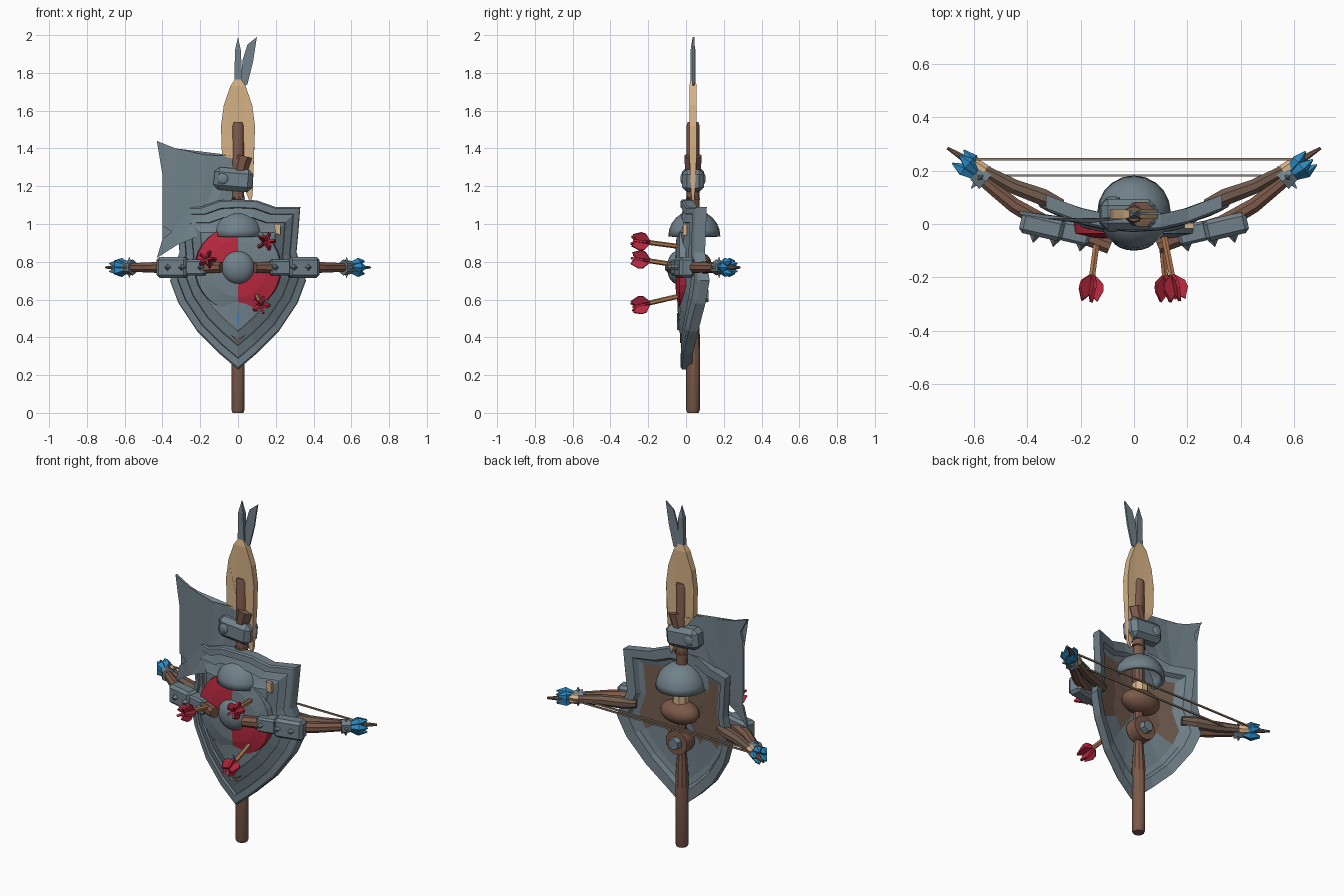
import bpy, bmesh, math
from mathutils import Vector, Matrix

if "Cube" in bpy.data.objects:
    bpy.data.objects.remove(bpy.data.objects["Cube"])

def material(name, rgb):
    m = bpy.data.materials.new(name)
    m.diffuse_color = (*rgb, 1)
    m.use_nodes = True
    m.node_tree.nodes["Principled BSDF"].inputs["Base Color"].default_value = m.diffuse_color
    return m

STEEL = material("steel", (0.165, 0.22, 0.255))
WOOD = material("wood", (0.2, 0.1, 0.068))
OLD_WOOD = material("weathered_wood", (0.165, 0.105, 0.075))
TAN = material("tan_wood", (0.68, 0.45, 0.24))
RED = material("red", (0.48, 0.022, 0.05))
BLUE = material("blue", (0.025, 0.25, 0.53))
SHAFT = material("arrow_wood", (0.46, 0.2, 0.085))
CORD = material("cord", (0.3, 0.22, 0.15))

def finish(name, bm, mats, matrix=None, smooth=False, rule=None):
    bmesh.ops.recalc_face_normals(bm, faces=bm.faces)
    if rule:
        for f in bm.faces:
            f.material_index = rule(f)
    if matrix:
        bm.transform(matrix)
    me = bpy.data.meshes.new(name)
    bm.to_mesh(me)
    bm.free()
    for m in mats:
        me.materials.append(m)
    ob = bpy.data.objects.new(name, me)
    bpy.context.collection.objects.link(ob)
    if smooth:
        bpy.ops.object.select_all(action='DESELECT')
        ob.select_set(True)
        bpy.context.view_layer.objects.active = ob
        bpy.ops.object.shade_smooth_by_angle(angle=math.radians(35))
    return ob

def align(p, d):
    return Matrix.Translation(p) @ Vector(d).to_track_quat('Z', 'Y').to_matrix().to_4x4()

# flat outline in x/z, extruded along y
def prism(name, pts, mat, y=0, thick=0.02, bend=None, matrix=None, taper=None):
    bm = bmesh.new()
    off = bend or (lambda x: 0)
    thin = taper or (lambda z: 1)
    a, b = [[bm.verts.new((x, y + off(x) + s * thin(z) * thick / 2, z)) for x, z in pts] for s in (-1, 1)]
    bm.faces.new(a)
    bm.faces.new(b[::-1])
    for i in range(len(pts)):
        j = (i + 1) % len(pts)
        bm.faces.new((a[i], a[j], b[j], b[i]))
    bmesh.ops.triangulate(bm, faces=[f for f in bm.faces if len(f.verts) > 4])
    return finish(name, bm, [mat], matrix)

# tapered bar along a path
def tube(name, path, radii, mat, n=8):
    bm = bmesh.new()
    path = [Vector(p) for p in path]
    rings = []
    for i, p in enumerate(path):
        d = path[min(i + 1, len(path) - 1)] - path[max(i - 1, 0)]
        m = align(p, d)
        rings.append([bm.verts.new(m @ Vector((radii[i] * math.cos(2 * math.pi * (k + .5) / n),
                      radii[i] * math.sin(2 * math.pi * (k + .5) / n), 0))) for k in range(n)])
    for a, b in zip(rings, rings[1:]):
        for k in range(n):
            bm.faces.new((a[k], a[(k + 1) % n], b[(k + 1) % n], b[k]))
    bm.faces.new(rings[0][::-1])
    bm.faces.new(rings[-1])
    return finish(name, bm, [mat], smooth=n > 8)

def box(name, c, size, mat, rot=None, bevel=0.01):
    bm = bmesh.new()
    bmesh.ops.create_cube(bm, size=1, matrix=Matrix.Diagonal((*size, 1)))
    bmesh.ops.bevel(bm, geom=bm.edges[:], offset=bevel, segments=1, affect='EDGES')
    return finish(name, bm, [mat], Matrix.Translation(c) @ (rot or Matrix()))

def ball(name, c, size, mat):
    bm = bmesh.new()
    bmesh.ops.create_uvsphere(bm, u_segments=20, v_segments=12, radius=1)
    return finish(name, bm, [mat], Matrix.Translation(c) @ Matrix.Diagonal((*size, 1)), True)

# shield: rings of one outline, stepped in layers
half = [(0, 1.13), (0.1, 1.125), (0.2, 1.09), (0.33, 1.09), (0.32, 0.96), (0.31, 0.85),
        (0.36, 0.70), (0.315, 0.58), (0.215, 0.43), (0.1, 0.315), (0, 0.23)]
outline = half + [(-x, z) for x, z in half[-2:0:-1]]
def bow(x):
    return -0.02 + 0.08 * (x / 0.33) ** 2
def shield_ring(bm, s, dy):
    pts = [(x * s, 0.75 + (z - 0.75) * s) for x, z in outline]
    return [bm.verts.new((x, bow(x) + dy, z)) for x, z in pts]
layers = [(0.03, 0.022), (0.45, 0.022), (0.74, 0.022), (0.82, 0.028), (0.86, 0.05), (1, 0.05), (1, 0.0),
          (0.98, -0.008), (0.89, -0.01), (0.88, 0.006), (0.76, -0.008), (0.75, 0.004),
          (0.62, -0.014), (0.6, -0.02), (0.3, -0.026), (0.03, -0.026)]
bm = bmesh.new()
rings = [shield_ring(bm, s, dy) for s, dy in layers]
n = len(outline)
wood_faces = set()
for j, (a, b) in enumerate(zip(rings, rings[1:])):
    for k in range(n):
        f = bm.faces.new((a[k], a[(k + 1) % n], b[(k + 1) % n], b[k]))
        if j < 2 and f.calc_center_median().z > 0.68:
            wood_faces.add(f)
bm.faces.new(rings[0])
bm.faces.new(rings[-1])
finish("shield", bm, [STEEL, OLD_WOOD], rule=lambda f: int(f in wood_faces))
prism("shield_splinter", [(0.19, 1.0), (0.225, 1.0), (0.225, 0.94), (0.2, 0.95)], TAN, -0.006, 0.02)
prism("shield_blue_mark", [(-0.008, 0.53), (0.008, 0.53), (0, 0.44)], BLUE, -0.042, 0.009)
prism("shield_chip", [(-0.04, 0.415), (0, 0.37), (0.04, 0.415), (0, 0.39)], WOOD, -0.027, 0.009)

# quartered round target and boss
bm = bmesh.new()
N, ZC = 32, 0.765
prof = [(0.23, 0.0), (0.225, -0.035), (0.15, -0.052), (0.05, -0.058)]
rings = [[bm.verts.new((r * math.cos(2 * math.pi * k / N), y, ZC + r * math.sin(2 * math.pi * k / N)))
          for k in range(N)] for r, y in prof]
for a, b in zip(rings, rings[1:]):
    for k in range(N):
        bm.faces.new((a[k], a[(k + 1) % N], b[(k + 1) % N], b[k]))
def quarter(f):
    c = f.calc_center_median()
    return int(c.x * (c.z - ZC) < 0)
finish("target_disc", bm, [STEEL, RED], rule=quarter)
ball("target_boss", (0, -0.045, ZC + 0.005), (0.088, 0.055, 0.088), STEEL)

# helmet dome, hollow underneath
bm = bmesh.new()
bmesh.ops.create_uvsphere(bm, u_segments=20, v_segments=12, radius=0.138)
bmesh.ops.delete(bm, geom=[v for v in bm.verts if v.co.z < -0.01], context='VERTS')
dome = finish("helmet_dome", bm, [STEEL], Matrix.Translation((0, 0.044, 0.935)), True)
mod = dome.modifiers.new("thickness", 'SOLIDIFY')
mod.thickness = 0.02

# pole and the fittings behind the shield
tube("pole", [(0, .037, z) for z in (0, .015, .4, .5, .55, 1.0, 1.52, 1.54)],
     [.03, .036, .037, .03, .025, .034, .034, .028], WOOD, 10)
ball("back_hub", (0, 0.055, 0.79), (0.115, 0.08, 0.065), WOOD)
tube("neck_collar", [(0, .05, .83), (0, .05, .9)], [.045, .045], TAN)
tube("back_wheel", [(0, .02, .62), (0, .09, .62)], [.07, .07], WOOD, 12)
tube("back_nut", [(0, .08, .62), (0, .12, .62)], [.04, .032], STEEL, 6)

# giant arrow blade with its two feathers
prism("tan_blade", [(0, 1.79), (0.04, 1.73), (0.075, 1.63), (0.09, 1.52), (0.085, 1.36), (0.077, 1.15), (0.065, 1.11),
      (0.03, 1.2), (0.0, 1.34), (-0.085, 1.36), (-0.09, 1.52), (-0.075, 1.63), (-0.04, 1.73)], TAN, 0.037, 0.038,
      taper=lambda z: 0.45 if z > 1.75 or z < 1.3 else 1)
prism("top_feather", [(0, 1.99), (0.015, 1.92), (0.024, 1.72), (-0.02, 1.72), (-0.016, 1.92)], STEEL, 0.037, 0.026,
      taper=lambda z: 0.15 if z > 1.95 else 1)
prism("side_feather", [(0.1, 1.99), (0.05, 1.95), (0.025, 1.87), (0.01, 1.72), (0.05, 1.74), (0.08, 1.86)], STEEL, 0.04, 0.01)

# torn banner, clasp and broken stub
prism("banner", [(-0.43, 1.44), (-0.33, 1.40), (-0.17, 1.365), (0, 1.36), (0.03, 1.15), (0, 0.95), (-0.2, 0.94),
      (-0.32, 0.89), (-0.43, 0.82), (-0.4, 0.92), (-0.35, 0.96), (-0.4, 0.99), (-0.4, 1.26), (-0.37, 1.27),
      (-0.4, 1.3), (-0.38, 1.35)], STEEL, 0.03, 0.014, lambda x: 0.02 * math.sin(9 * x))
box("clasp", (-0.025, 0.037, 1.235), (0.205, 0.115, 0.12), STEEL, Matrix.Rotation(math.radians(5), 4, 'Y'), 0.025)
for y in (-0.02, 0.094):
    ball("clasp_rivet", (-0.08, y, 1.24), (0.028, 0.01, 0.028), STEEL)
tube("broken_stub", [(0, .037, 1.13), (0.0, .037, 1.25), (0.03, .037, 1.36)], [.04, .042, .05], WOOD)

# crossbow, both sides
Z = 0.77
for s in (-1, 1):
    side = "left" if s < 0 else "right"
    P = lambda x, y, z=Z: (s * x, y, z)
    tube(side + "_front_limb", [P(.09, -.085), P(.2, -.04), P(.33, 0), P(.45, .07), P(.55, .15), P(.61, .21)],
         [.03, .034, .034, .03, .025, .018], WOOD)
    tube(side + "_rear_limb", [P(.27, .07), P(.34, .1), P(.45, .14), P(.58, .21), P(.7, .285)],
         [.024, .034, .03, .022, .006], OLD_WOOD)
    rot = Matrix.Rotation(s * math.radians(13), 4, 'Z')
    box(side + "_inner_plate", P(.22, -.035), (.11, .075, .085), STEEL, rot)
    box(side + "_outer_plate", P(.345, -.01), (.165, .08, .11), STEEL, rot, 0.015)
    for x, y in ((.2, -.075), (.3, -.058), (.375, -.042)):
        bm = bmesh.new()
        bmesh.ops.create_cone(bm, cap_ends=True, segments=4, radius1=.024, radius2=0, depth=.035)
        finish(side + "_stud", bm, [STEEL], align(P(x, y - .012), (s * .22, -1, 0)))
    # limb-end collar with spikes
    axis = Vector((s * .76, .65, 0)).normalized()
    c = Vector(P(.575, .175))
    tube(side + "_collar", [c - axis * .025, c + axis * .025], [.042, .036], STEEL, 6)
    perp = axis.cross(Vector((0, 0, 1)))
    for k in range(4):
        d = perp * math.cos(k * math.pi / 2) + Vector((0, 0, 1)) * math.sin(k * math.pi / 2)
        tube(side + "_collar_spike", [c + d * .03, c + d * .055], [.014, .002], STEEL, 4)
    # blue leaf-shaped tufts
    for k in range(5):
        a = k * math.tau / 5
        d = perp * math.cos(a) + Vector((0, 0, 1)) * math.sin(a)
        p = c + axis * .025 + d * .018
        tube(side + "_blue_tuft", [p, p + axis * .045 + d * .01, p + axis * .09 + d * .018], [.014, .026, .003], BLUE, 5)
    tube(side + "_tan_binding", [P(.56, .198), P(.6, .225)], [.028, .026], TAN)

# two bow strings
for y, z in ((0.243, 0.78), (0.182, 0.762)):
    tube("bow_string", [(-0.6, y, z), (0.6, y, z)], [.006, .006], CORD, 4)

# stuck arrows with three red vanes each
vane = [(-0.004, 0), (0.045, 0.04), (0.05, 0.065), (0.032, 0.11), (-0.004, 0.08)]
for root, end in (((.11, -.03, .88), (.14, -.18, .9)), ((.1, -.03, .62), (.115, -.18, .585)),
                  ((-.135, -.03, .78), (-.155, -.18, .803))):
    d = (Vector(end) - Vector(root)).normalized()
    tube("arrow_shaft", [root, Vector(end) + d * .02], [.013, .013], SHAFT, 6)
    tube("arrow_tail", [Vector(end) + d * .02, Vector(end) + d * .075], [.014, .01], RED, 6)
    for a in (0, 72, 144, 216, 288):
        prism("arrow_vane", vane, RED, 0, 0.012, None, align(end, d) @ Matrix.Rotation(math.radians(a), 4, 'Z'))
